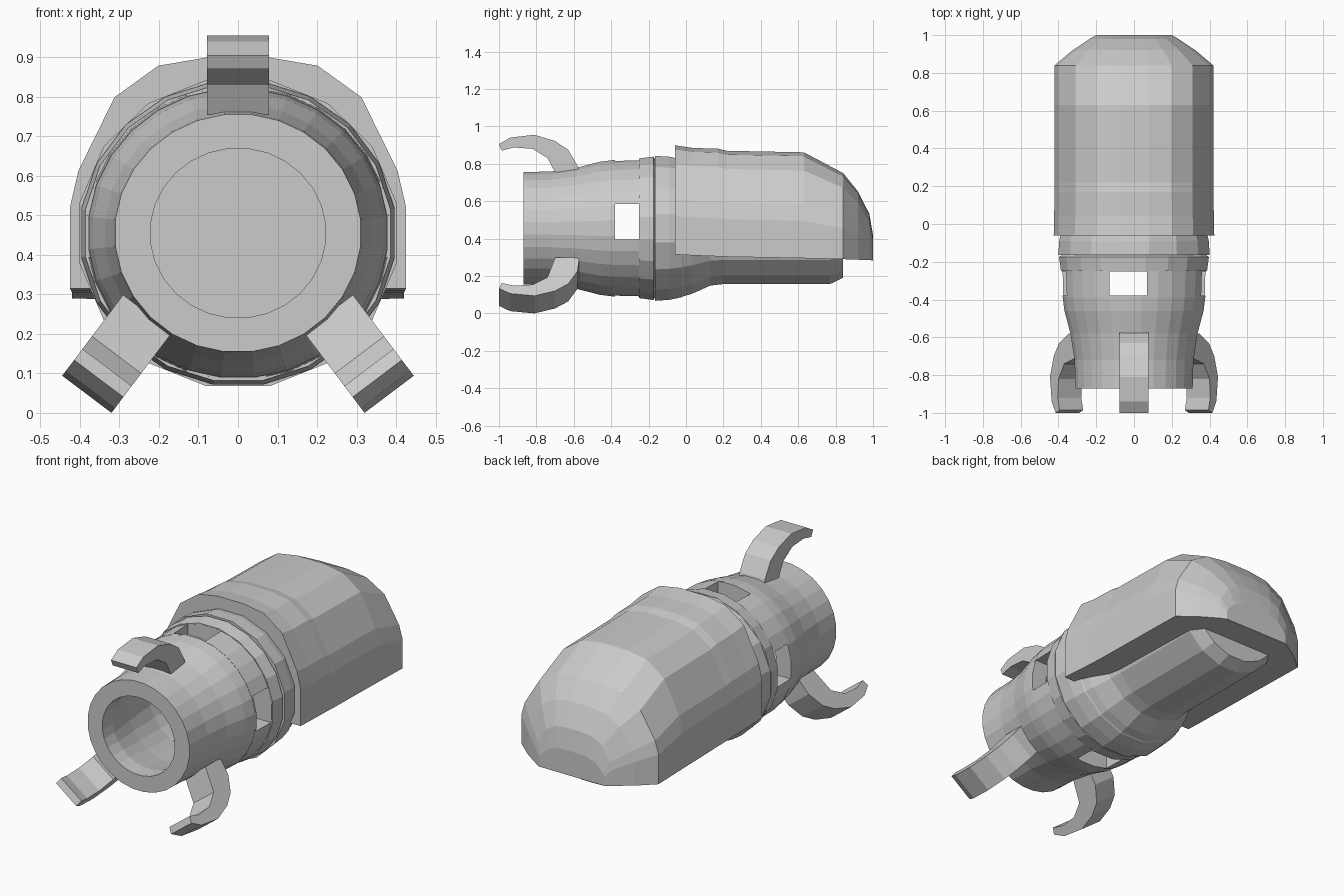
import bpy, bmesh, math
from mathutils import Vector

if "Cube" in bpy.data.objects:
    bpy.data.objects.remove(bpy.data.objects["Cube"])

ZC = 0.455   # height of the long axis
WIDE = 1.035  # turned parts are slightly wider than tall


def finish(name, bm):
    bmesh.ops.recalc_face_normals(bm, faces=bm.faces)
    me = bpy.data.meshes.new(name)
    bm.to_mesh(me)
    bm.free()
    ob = bpy.data.objects.new(name, me)
    bpy.context.collection.objects.link(ob)
    return ob


def loft(name, rings, closed=False):
    """Skin a list of equal-length point rings; cap the ends or close the loop."""
    bm = bmesh.new()
    vs = [[bm.verts.new(p) for p in r] for r in rings]
    n = len(vs[0])
    pairs = list(zip(vs, vs[1:])) + ([(vs[-1], vs[0])] if closed else [])
    for a, b in pairs:
        for i in range(n):
            j = (i + 1) % n
            bm.faces.new((a[i], a[j], b[j], b[i]))
    if not closed:
        bm.faces.new(vs[0])
        bm.faces.new(vs[-1])
    return finish(name, bm)


def lathe(name, profile, n, closed=False):
    """Turn a (y, radius) profile around the long axis, flats at top and bottom."""
    rings = []
    for y, r in profile:
        angs = [math.tau * (i + 0.5) / n for i in range(n)]
        rings.append([(WIDE * r * math.sin(a), y, ZC + r * math.cos(a)) for a in angs])
    return loft(name, rings, closed)


def cut_box(target, lo, hi):
    lo, hi = Vector(lo), Vector(hi)
    bm = bmesh.new()
    bmesh.ops.create_cube(bm, size=1)
    for v in bm.verts:
        v.co = Vector([c * s for c, s in zip(v.co, hi - lo)]) + (lo + hi) / 2
    cutter = finish("window_cutter", bm)
    cutter.hide_render = True
    cutter.hide_viewport = True
    cutter.display_type = 'WIRE'
    m = target.modifiers.new("window", 'BOOLEAN')
    m.operation = 'DIFFERENCE'
    m.solver = 'EXACT'
    m.object = cutter


# front barrel: hollow flared tube
lathe("front_barrel", [
    (-0.87, 0.215), (-0.87, 0.302), (-0.72, 0.306), (-0.58, 0.327), (-0.46, 0.358),
    (-0.38, 0.368), (-0.38, 0.28), (-0.6, 0.25), (-0.78, 0.215)], 28, True)

# window band with four openings
band = lathe("window_band", [
    (-0.39, 0.28), (-0.39, 0.368), (-0.24, 0.372), (-0.24, 0.28)], 28, True)
cut_box(band, (-1, -0.379, 0.395), (1, -0.251, 0.585))
cut_box(band, (-0.13, -0.379, -0.5), (0.07, -0.251, 1.5))

# collar rings and the tapered lower housing
lathe("collar", [(-0.25, 0.378), (-0.175, 0.388), (-0.165, 0.375), (-0.15, 0.375)], 20)
lathe("rear_ring", [(-0.165, 0.395), (-0.09, 0.39), (-0.02, 0.375), (0.0, 0.36)], 16)
lathe("lower_housing", [
    (-0.05, 0.38), (0.03, 0.358), (0.13, 0.312), (0.2, 0.304), (0.77, 0.304), (0.84, 0.27)], 16)

# top cover: one cross-section scaled along y
half = [(1, 0), (1, 0.35), (0.95, 0.505), (0.735, 0.82), (0.475, 0.955), (0.19, 0.99)]
section = half + [(-x, z) for x, z in reversed(half)]
stations = [  # y, half width, bottom, top
    (-0.06, 0.425, 0.315, 0.905), (0.04, 0.423, 0.31, 0.89), (0.17, 0.42, 0.305, 0.887),
    (0.22, 0.42, 0.303, 0.875), (0.63, 0.42, 0.295, 0.867), (0.84, 0.42, 0.29, 0.755),
    (0.92, 0.325, 0.287, 0.655), (0.98, 0.235, 0.285, 0.535), (1.0, 0.2, 0.283, 0.42)]
loft("top_cover", [[(w * x, y, b + (t - b) * z) for x, z in section]
                   for y, w, b, t in stations])

# three curved claws: (y, radial distance) outlines extruded sideways
claw = [(-0.57, 0.3), (-0.58, 0.335), (-0.63, 0.42), (-0.7, 0.467), (-0.81, 0.5),
        (-0.94, 0.485), (-1.0, 0.45), (-0.985, 0.415), (-0.92, 0.432), (-0.82, 0.425),
        (-0.74, 0.375), (-0.7, 0.3)]


def make_claw(name, angle, shift, extra):
    a = math.radians(angle)
    out = Vector((math.cos(a), 0, math.sin(a)))
    side = Vector((-math.sin(a), 0, math.cos(a)))
    rings = [[Vector((0, y, ZC)) + out * (r + (extra if r > 0.3 else 0)) + side * (shift + s)
              for y, r in claw] for s in (-0.078, 0.078)]
    loft(name, rings)


make_claw("top_claw", 90, 0, 0)
make_claw("right_claw", -53, 0.06, 0.056)
make_claw("left_claw", 233, -0.06, 0.056)
